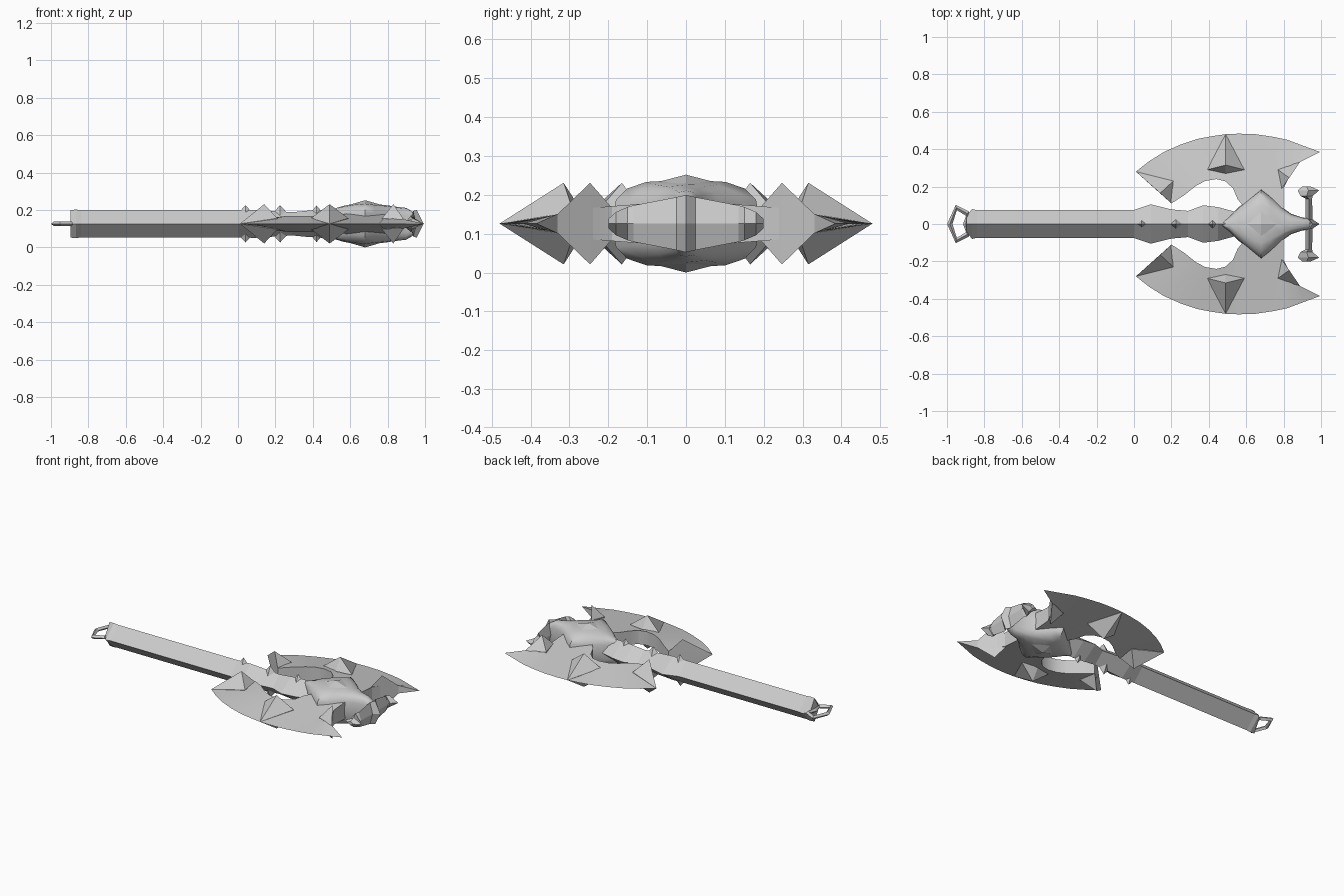
import bpy, bmesh, math

if "Cube" in bpy.data.objects:
    bpy.data.objects.remove(bpy.data.objects["Cube"])

CZ = 0.126  # height of the central plane
grey = bpy.data.materials.new("steel_grey")
grey.diffuse_color = (0.6, 0.6, 0.6, 1)
grey.use_nodes = True
grey.node_tree.nodes["Principled BSDF"].inputs["Base Color"].default_value = grey.diffuse_color


def finish(name, bm, smooth=None):
    bmesh.ops.recalc_face_normals(bm, faces=bm.faces)
    me = bpy.data.meshes.new(name)
    bm.to_mesh(me)
    bm.free()
    me.materials.append(grey)
    ob = bpy.data.objects.new(name, me)
    bpy.context.collection.objects.link(ob)
    if smooth:
        bpy.ops.object.select_all(action='DESELECT')
        ob.select_set(True)
        bpy.context.view_layer.objects.active = ob
        bpy.ops.object.shade_smooth_by_angle(angle=math.radians(smooth))
    return ob


def loft(name, rings, smooth=None, closed=False):
    """Skin a list of point rings, capping the ends unless closed."""
    bm = bmesh.new()
    vs = [[bm.verts.new(p) for p in r] for r in rings]
    n = len(vs[0])
    pairs = list(zip(vs, vs[1:])) + ([(vs[-1], vs[0])] if closed else [])
    for a, b in pairs:
        for i in range(n):
            j = (i + 1) % n
            bm.faces.new((a[i], a[j], b[j], b[i]))
    if not closed:
        bm.faces.new(vs[0])
        bm.faces.new(vs[-1])
    return finish(name, bm, smooth)


def section(x, hy, hz, n=4, power=1.0):
    """Rounded or diamond cross-section facing along x."""
    pts = []
    for i in range(n):
        a = 2 * math.pi * i / n
        c, s = math.cos(a), math.sin(a)
        pts.append((x, hy * math.copysign(abs(c) ** power, c),
                    CZ + hz * math.copysign(abs(s) ** power, s)))
    return pts


# Diamond-section shaft with swellings near the head
shaft = [(-0.895, 0.045, 0.074), (-0.865, 0.08, 0.076), (-0.84, 0.074, 0.073),
         (0.0, 0.075, 0.073), (0.09, 0.105, 0.075), (0.2, 0.078, 0.068),
         (0.29, 0.07, 0.062), (0.37, 0.1, 0.07), (0.45, 0.09, 0.075),
         (0.56, 0.06, 0.075)]
loft("shaft", [section(*s) for s in shaft])

# Hanging loop at the butt
loop = [(-0.89, 0.055), (-0.95, 0.088), (-0.985, 0.0),
        (-0.95, -0.088), (-0.89, -0.055), (-0.9, 0.0)]
rings = []
for x, y in loop:
    dx, dy = x + 0.93, y
    k = math.hypot(dx, dy)
    ux, uy = dx / k * 0.014, dy / k * 0.014
    rings.append([(x + ux, y + uy, CZ), (x, y, CZ + 0.012),
                  (x - ux, y - uy, CZ), (x, y, CZ - 0.012)])
loft("hanging_loop", rings, closed=True)

# Smooth barrel hub narrowing into a neck
hub = [(0.47, 0.012, 0.07), (0.51, 0.04, 0.08), (0.56, 0.09, 0.095),
       (0.62, 0.14, 0.107), (0.68, 0.19, 0.113), (0.73, 0.15, 0.106),
       (0.79, 0.09, 0.1), (0.84, 0.055, 0.092), (0.9, 0.035, 0.085),
       (0.94, 0.03, 0.06)]
loft("hub", [section(*s, n=16, power=0.65) for s in hub], smooth=40)

# Blade: sharp outer edge paired with a thick inner edge
outer = [(0.01, 0.28), (0.08, 0.335), (0.16, 0.385), (0.25, 0.425),
         (0.34, 0.455), (0.42, 0.47), (0.49, 0.48), (0.56, 0.483),
         (0.65, 0.48), (0.75, 0.465), (0.82, 0.45), (0.9, 0.42),
         (0.995, 0.385)]
inner = [(0.2, 0.11), (0.27, 0.155), (0.33, 0.203), (0.38, 0.23),
         (0.44, 0.24), (0.49, 0.228), (0.53, 0.19), (0.555, 0.13),
         (0.62, 0.06), (0.8, 0.06), (0.8, 0.19), (0.83, 0.25),
         (0.885, 0.33)]
thick = [0.035] + [0.043] * 6 + [0.05, 0.06, 0.055, 0.045, 0.04, 0.025]

# Spikes: base points (x, y, half height) followed by the apex
spikes = {
    "middle_spike": [(0.49, 0.48, 0.0), (0.39, 0.29, 0.03),
                     (0.59, 0.29, 0.03), (0.49, 0.27, 0.035),
                     (0.49, 0.315, 0.105)],
    "rear_spike": [(0.01, 0.28, 0.0), (0.21, 0.23, 0.03),
                   (0.2, 0.11, 0.03), (0.14, 0.165, 0.105)],
    "front_spike": [(0.77, 0.29, 0.03), (0.89, 0.335, 0.02),
                    (0.79, 0.19, 0.04), (0.83, 0.247, 0.105)],
}


def hull(name, pts):
    """Convex solid mirrored above and below the central plane."""
    bm = bmesh.new()
    for x, y, h in pts:
        for s in ((1, -1) if h else (1,)):
            bm.verts.new((x, y, CZ + s * h))
    res = bmesh.ops.convex_hull(bm, input=bm.verts)
    junk = [g for g in res["geom_interior"] if isinstance(g, bmesh.types.BMVert)]
    bmesh.ops.delete(bm, geom=list(set(junk)), context='VERTS')
    return finish(name, bm)


for side, s in (("left", 1), ("right", -1)):
    blade = [[(ox, s * oy, CZ), (ix, s * iy, CZ + t), (ix, s * iy, CZ - t)]
             for (ox, oy), (ix, iy), t in zip(outer, inner, thick)]
    loft(side + "_blade", blade, smooth=25)
    for name, pts in spikes.items():
        hull(side + "_" + name, [(x, s * y, h) for x, y, h in pts])

# Front crossbar with flared ends: (y, back x, front x, half height)
half = [(0.2, 0.9, 0.945, 0.012), (0.18, 0.875, 0.99, 0.03),
        (0.15, 0.89, 0.955, 0.043), (0.135, 0.918, 0.952, 0.047),
        (0.025, 0.918, 0.955, 0.068)]
bar = half + [(0.0, 0.918, 0.992, 0.074)] + [(-y, a, b, h) for y, a, b, h in half[::-1]]
loft("crossbar", [[(a, y, CZ), ((a + b) / 2, y, CZ + h), (b, y, CZ),
                   ((a + b) / 2, y, CZ - h)] for y, a, b, h in bar])

# Small raised studs on the shaft ridge and the hub crown
for name, x, hx, hy, low, top in (("rear_stud", 0.04, 0.04, 0.02, 0.055, 0.1),
                                  ("shaft_stud", 0.225, 0.05, 0.025, 0.045, 0.1),
                                  ("neck_stud", 0.42, 0.04, 0.025, 0.05, 0.098),
                                  ("crown_stud", 0.68, 0.09, 0.1, 0.1, 0.126)):
    hull(name, [(x - hx, 0, low), (x + hx, 0, low), (x, hy, low),
                (x, -hy, low), (x, 0, top)])
